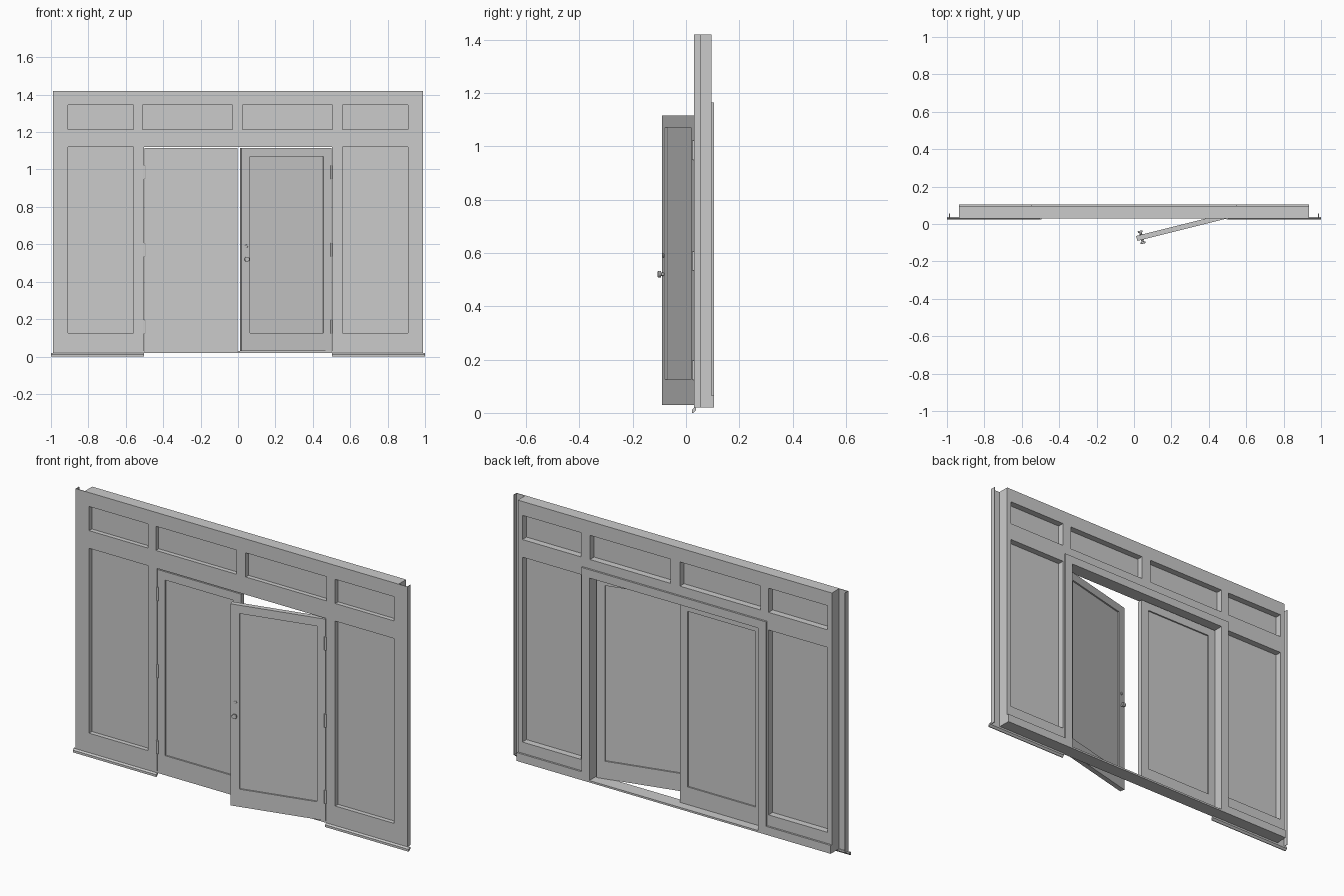
import bpy, bmesh, math
from mathutils import Matrix, Vector

cube = bpy.data.objects.get("Cube")
if cube:
    bpy.data.objects.remove(cube, do_unlink=True)

grey = bpy.data.materials.new("plain grey")
grey.use_nodes = True
COLOR = (0.6, 0.6, 0.6, 1)
grey.diffuse_color = COLOR
grey.node_tree.nodes["Principled BSDF"].inputs["Base Color"].default_value = COLOR


def finish(bm, name, location=(0, 0, 0), angle=0):
    mesh = bpy.data.meshes.new(name)
    bm.to_mesh(mesh)
    bm.free()
    mesh.materials.append(grey)
    obj = bpy.data.objects.new(name, mesh)
    bpy.context.collection.objects.link(obj)
    obj.location = location
    obj.rotation_euler.z = angle
    return obj


def add_box(bm, x0, x1, y0, y1, z0, z1):
    size = Vector((abs(x1 - x0), y1 - y0, z1 - z0))
    mid = Vector((x0 + x1, y0 + y1, z0 + z1)) / 2
    bmesh.ops.create_cube(bm, size=1, matrix=Matrix.Translation(mid) @ Matrix.Diagonal(size).to_4x4())


def box(name, *bounds):
    bm = bmesh.new()
    add_box(bm, *bounds)
    return finish(bm, name)


def plate(outline, holes, y0, y1):
    """Flat plate in the xz plane with rectangular holes (x0, x1, z0, z1)."""
    bm = bmesh.new()
    rects = [outline] + holes
    xs = sorted({x for r in rects for x in r[:2]})
    zs = sorted({z for r in rects for z in r[2:]})
    for xa, xb in zip(xs, xs[1:]):
        for za, zb in zip(zs, zs[1:]):
            cx, cz = (xa + xb) / 2, (za + zb) / 2
            if any(h[0] < cx < h[1] and h[2] < cz < h[3] for h in holes):
                continue
            bm.faces.new([bm.verts.new((x, y0, z)) for x, z in
                          ((xa, za), (xb, za), (xb, zb), (xa, zb))])
    bmesh.ops.remove_doubles(bm, verts=bm.verts, dist=1e-5)
    ext = bmesh.ops.extrude_face_region(bm, geom=bm.faces[:], use_keep_orig=True)
    moved = [v for v in ext["geom"] if isinstance(v, bmesh.types.BMVert)]
    bmesh.ops.translate(bm, verts=moved, vec=(0, y1 - y0, 0))
    bmesh.ops.recalc_face_normals(bm, faces=bm.faces)
    bmesh.ops.dissolve_limit(bm, angle_limit=0.01, verts=bm.verts, edges=bm.edges)
    return bm


def add_tray(bm, rect, y, facing):
    """Recessed panel with a sloped moulding, facing -y (-1) or +y (+1)."""
    x0, x1, z0, z1 = rect
    corners = [(x0, z0), (x1, z0), (x1, z1), (x0, z1)][::-facing]
    face = bm.faces.new([bm.verts.new((x, y, z)) for x, z in corners])
    bm.normal_update()
    bmesh.ops.inset_region(bm, faces=[face], thickness=0.007, depth=-0.008)


def add_rod(bm, radius_a, radius_b, length, mid, along_y=True):
    rot = Matrix.Rotation(math.pi / 2, 4, 'X') if along_y else Matrix()
    bmesh.ops.create_cone(bm, cap_ends=True, segments=16, radius1=radius_a, radius2=radius_b,
                          depth=length, matrix=Matrix.Translation(mid) @ rot)


FRONT, BACK, TRIM = 0.03, 0.095, 0.105
BASE, TOP, HALF = 0.02, 1.42, 0.935
DOOR_TOP = 1.12

# Wall with panel openings and doorway
side_x = (0.558, 0.908)
panels = []
for s in (-1, 1):
    xa, xb = sorted(s * x for x in side_x)
    panels += [(xa, xb, 0.125, DOOR_TOP), (xa, xb, 1.215, 1.345)]
panels += [(-0.51, -0.03, 1.215, 1.345), (0.025, 0.505, 1.215, 1.345)]
doorway = (-0.502, 0.502, 0.03, DOOR_TOP)
finish(plate((-HALF, HALF, BASE, TOP), panels + [doorway], FRONT, BACK), "wall")

# Thin sheets filling the panel openings
bm = bmesh.new()
for x0, x1, z0, z1 in panels:
    add_box(bm, x0, x1, 0.054, 0.06, z0, z1)
finish(bm, "wall_panels")

# Casing, baseboards and threshold on the back
finish(plate((-0.55, 0.55, BASE, 1.165), [doorway], BACK, TRIM), "door_casing")
for s, side in ((1, "left"), (-1, "right")):
    xa, xb = sorted((s * 0.55, s * HALF))
    box("baseboard_" + side, xa, xb, BACK, TRIM, BASE, 0.065)

    # Side flange: front sheet with a short return
    xa, xb = sorted((s * HALF, s * 0.988))
    bm = bmesh.new()
    add_box(bm, xa, xb, FRONT, FRONT + 0.003, BASE, TOP)
    xa, xb = sorted((s * 0.985, s * 0.988))
    add_box(bm, xa, xb, FRONT + 0.003, 0.057, BASE, TOP)
    finish(bm, "flange_" + side)

    # Drip sill along the foot of the wall
    profile = [(0.037, 0.02), (0.03, 0.02), (0.023, 0.012), (0.023, 0.0), (0.027, 0.0), (0.037, 0.01)]
    bm = bmesh.new()
    face = bm.faces.new([bm.verts.new((s * 0.503, y, z)) for y, z in profile])
    ext = bmesh.ops.extrude_face_region(bm, geom=[face], use_keep_orig=True)
    bmesh.ops.translate(bm, vec=(s * 0.497, 0, 0),
                        verts=[v for v in ext["geom"] if isinstance(v, bmesh.types.BMVert)])
    bmesh.ops.recalc_face_normals(bm, faces=bm.faces)
    finish(bm, "drip_sill_" + side)

# Doors hung from the doorway edges; the left one stands ajar
THICK = 0.027
for s, side, angle in ((1, "left", math.radians(14)), (-1, "right", 0)):
    hinge = (s * 0.5, FRONT, 0)
    xa, xb = sorted((0, -s * 0.497))
    pa, pb = sorted((-s * 0.045, -s * 0.45))
    rect = (pa, pb, 0.125, 1.07)
    bm = plate((xa, xb, 0.03, 1.115), [rect], 0, THICK)
    add_tray(bm, rect, 0, -1)
    add_tray(bm, rect, THICK, 1)
    finish(bm, "door_" + side, hinge, angle)

    bm = bmesh.new()
    for z in (0.16, 0.57, 0.985):
        add_rod(bm, 0.006, 0.006, 0.072, (0, -0.001, z), along_y=False)
    finish(bm, "hinges_" + side, hinge, angle)

    # Knobs and lock on the open door
    if angle:
        bm = bmesh.new()
        for d, y in ((-1, 0), (1, THICK)):
            add_rod(bm, 0.006, 0.006, 0.014, (-0.47, y + d * 0.007, 0.52))
            add_rod(bm, 0.013, 0.013, 0.01, (-0.47, y + d * 0.017, 0.52))
            add_rod(bm, 0.008, 0.008, 0.005, (-0.47, y + d * 0.0025, 0.59))
        knob = finish(bm, "knobs_and_lock", hinge, angle)
        bevel = knob.modifiers.new("soft_edges", 'BEVEL')
        bevel.width = 0.002
        bevel.segments = 2
        bevel.limit_method = 'ANGLE'
        bevel.angle_limit = math.radians(50)
